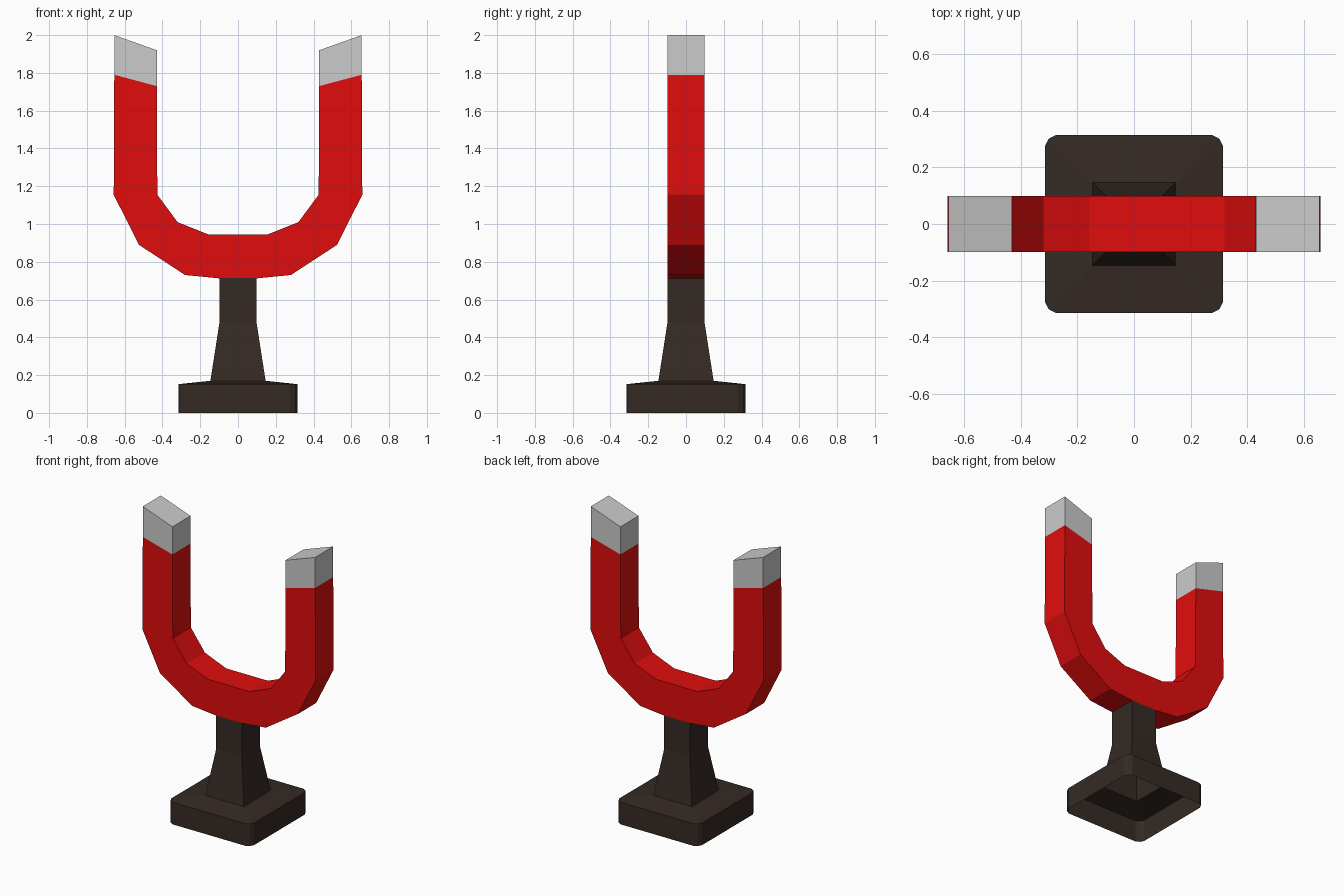
import bpy
import bmesh

if "Cube" in bpy.data.objects:
    bpy.data.objects.remove(bpy.data.objects["Cube"])


def material(name, rgb):
    mat = bpy.data.materials.new(name)
    mat.diffuse_color = (*rgb, 1)
    mat.use_nodes = True
    mat.node_tree.nodes["Principled BSDF"].inputs["Base Color"].default_value = mat.diffuse_color
    return mat


def loft(name, rings, mat=None, cap_end=False):
    """Join equal-length rings of points with quads into a flat shaded shell."""
    bm = bmesh.new()
    loops = [[bm.verts.new(p) for p in ring] for ring in rings]
    n = len(loops[0])
    for a, b in zip(loops, loops[1:]):
        for i in range(n):
            j = (i + 1) % n
            bm.faces.new((a[i], a[j], b[j], b[i]))
    if cap_end:
        bm.faces.new(loops[-1])
    bmesh.ops.remove_doubles(bm, verts=bm.verts, dist=0.0005)
    bmesh.ops.recalc_face_normals(bm, faces=bm.faces)
    mesh = bpy.data.meshes.new(name)
    bm.to_mesh(mesh)
    bm.free()
    obj = bpy.data.objects.new(name, mesh)
    bpy.context.collection.objects.link(obj)
    if mat:
        mesh.materials.append(mat)
    return obj


def square_ring(half, z, c=0.0):
    """Square with corners rounded by two segments (c = corner size)."""
    pts = []
    x, y = 1, 0
    for sx, sy in ((1, 1), (-1, 1), (-1, -1), (1, -1)):
        corner = [(half, half - c), (half - c * 0.35, half - c * 0.35), (half - c, half)]
        if sx * sy < 0:
            corner.reverse()
        pts += [(sx * px, sy * py, z) for px, py in corner]
    return pts


def section(outer, inner, side=1, depth=0.098):
    """Rectangular cross-section of the horseshoe bar."""
    (ox, oz), (ix, iz) = outer, inner
    return [(side * ox, -depth, oz), (side * ix, -depth, iz),
            (side * ix, depth, iz), (side * ox, depth, oz)]


red = material("red", (0.75, 0.004, 0.004))
dark = material("dark_brown", (0.035, 0.023, 0.018))

# Base: open underneath, rounded corners, slightly sloped top
loft("base", [square_ring(0.315, 0, 0.04), square_ring(0.315, 0.152, 0.04),
              square_ring(0.146, 0.17)], dark)

# Stem: flared foot and straight neck
loft("stem", [square_ring(0.146, 0.17), square_ring(0.098, 0.48),
              square_ring(0.098, 0.713)], dark)

# Horseshoe: (outer, inner) stations of the right half, mirrored to the left
half = [((0.655, 1.79), (0.43, 1.73)), ((0.658, 1.155), (0.427, 1.155)),
        ((0.525, 0.89), (0.32, 1.01)), ((0.28, 0.73), (0.158, 0.945)),
        ((0.098, 0.712), (0.098, 0.945))]
rings = [section(o, i) for o, i in half]
rings += [section(o, i, -1) for o, i in reversed(half)]
loft("horseshoe", rings, red)

# Slanted metal tips
for side, label in ((1, "right"), (-1, "left")):
    loft(f"{label}_tip", [section((0.655, 1.79), (0.43, 1.73), side),
                          section((0.655, 2.0), (0.43, 1.92), side)], cap_end=True)
